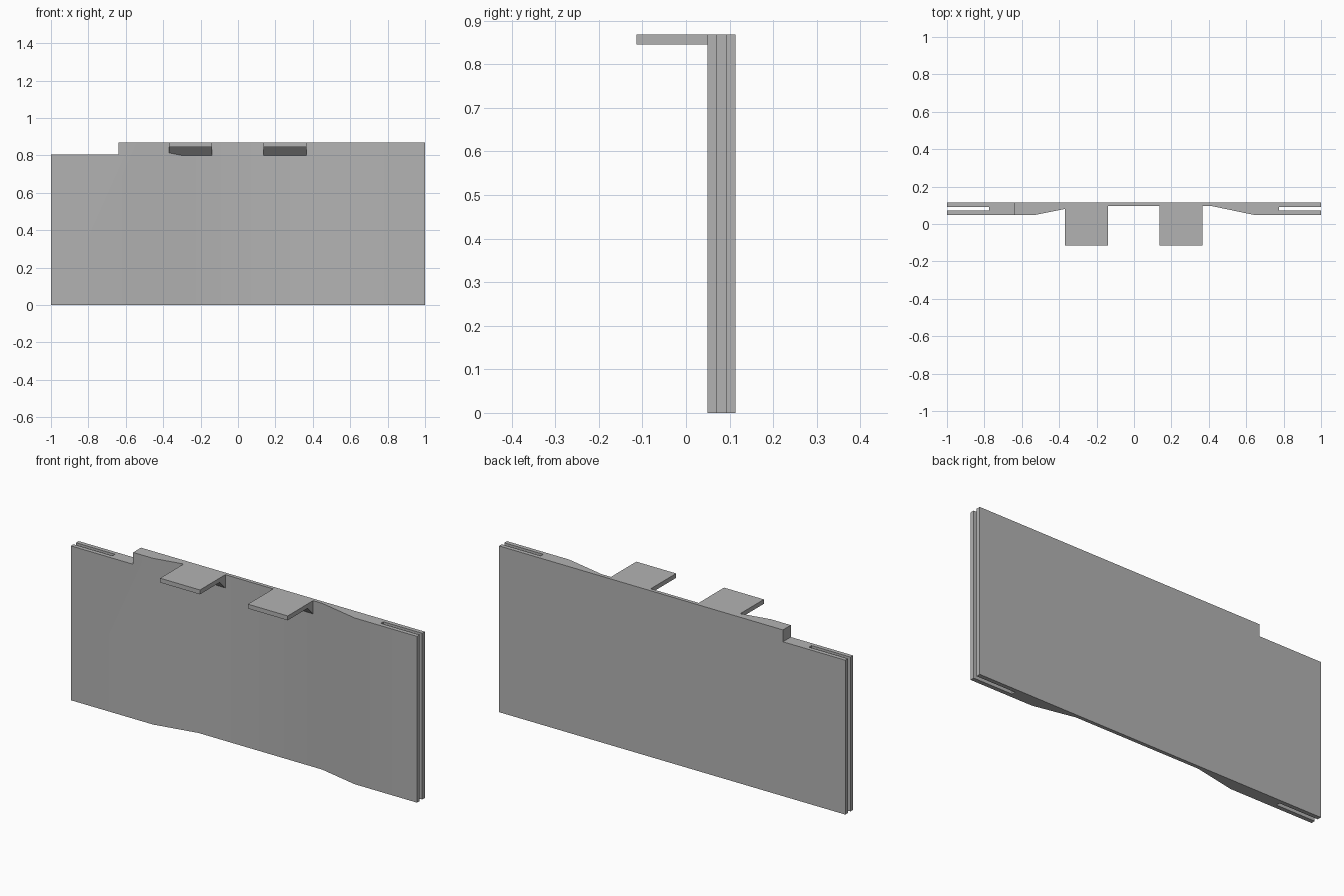
import bpy
import bmesh
from math import radians
from mathutils import Vector

cube = bpy.data.objects.get("Cube")
if cube:
    bpy.data.objects.remove(cube, do_unlink=True)

TOP, STEP, BACK, FRONT, RECESS = 0.868, 0.806, 0.114, 0.049, 0.095

grey = bpy.data.materials.new("plain grey")
grey.use_nodes = True
colour = (0.45, 0.45, 0.45, 1)
grey.diffuse_color = colour
grey.node_tree.nodes["Principled BSDF"].inputs["Base Color"].default_value = colour


def prism(name, points, sweep):
    """Extrude a closed outline of 3D points along a sweep vector."""
    bm = bmesh.new()
    face = bm.faces.new([bm.verts.new(p) for p in points])
    ext = bmesh.ops.extrude_face_region(bm, geom=[face], use_keep_orig=True)
    moved = [v for v in ext["geom"] if isinstance(v, bmesh.types.BMVert)]
    bmesh.ops.translate(bm, verts=moved, vec=Vector(sweep))
    bmesh.ops.recalc_face_normals(bm, faces=bm.faces)
    mesh = bpy.data.meshes.new(name)
    bm.to_mesh(mesh)
    bm.free()
    obj = bpy.data.objects.new(name, mesh)
    bpy.context.collection.objects.link(obj)
    mesh.materials.append(grey)
    return obj


# Panel: plan outline with a recessed middle and a slot in each end
SLOT_FRONT, SLOT_BACK, SLOT_END = 0.071, 0.092, 0.775
outline = [
    (-1, FRONT), (-0.525, FRONT), (-0.295, RECESS), (0.42, RECESS), (0.64, FRONT), (1, FRONT),
    (1, SLOT_FRONT), (SLOT_END, SLOT_FRONT), (SLOT_END, SLOT_BACK), (1, SLOT_BACK),
    (1, BACK), (-1, BACK),
    (-1, SLOT_BACK), (-SLOT_END, SLOT_BACK), (-SLOT_END, SLOT_FRONT), (-1, SLOT_FRONT),
]
panel = prism("panel", [(x, y, 0) for x, y in outline], (0, 0, TOP))

# Lowered step at the top of the right end
cutter = prism("step_cutter",
               [(-1.1, -0.5, STEP), (-0.64, -0.5, STEP), (-0.64, -0.5, 1), (-1.1, -0.5, 1)],
               (0, 1, 0))
cutter.hide_render = True
cut = panel.modifiers.new("step", "BOOLEAN")
cut.operation = "DIFFERENCE"
cut.solver = "EXACT"
cut.object = cutter
bpy.context.view_layer.objects.active = panel
panel.select_set(True)
bpy.ops.object.modifier_apply(modifier=cut.name)
bpy.data.objects.remove(cutter, do_unlink=True)
bpy.ops.object.shade_smooth_by_angle(angle=radians(30))

# Hanging tabs, each with a chamfered brace where it meets the panel
UNDER = 0.845
side = [(-0.114, TOP), (-0.114, UNDER), (FRONT, UNDER),
        (RECESS, UNDER - (RECESS - FRONT)), (RECESS + 0.005, UNDER - (RECESS - FRONT)),
        (RECESS + 0.005, TOP)]
for name, x in (("right_tab", -0.37), ("left_tab", 0.137)):
    prism(name, [(x, y, z) for y, z in side], (0.23, 0, 0))
